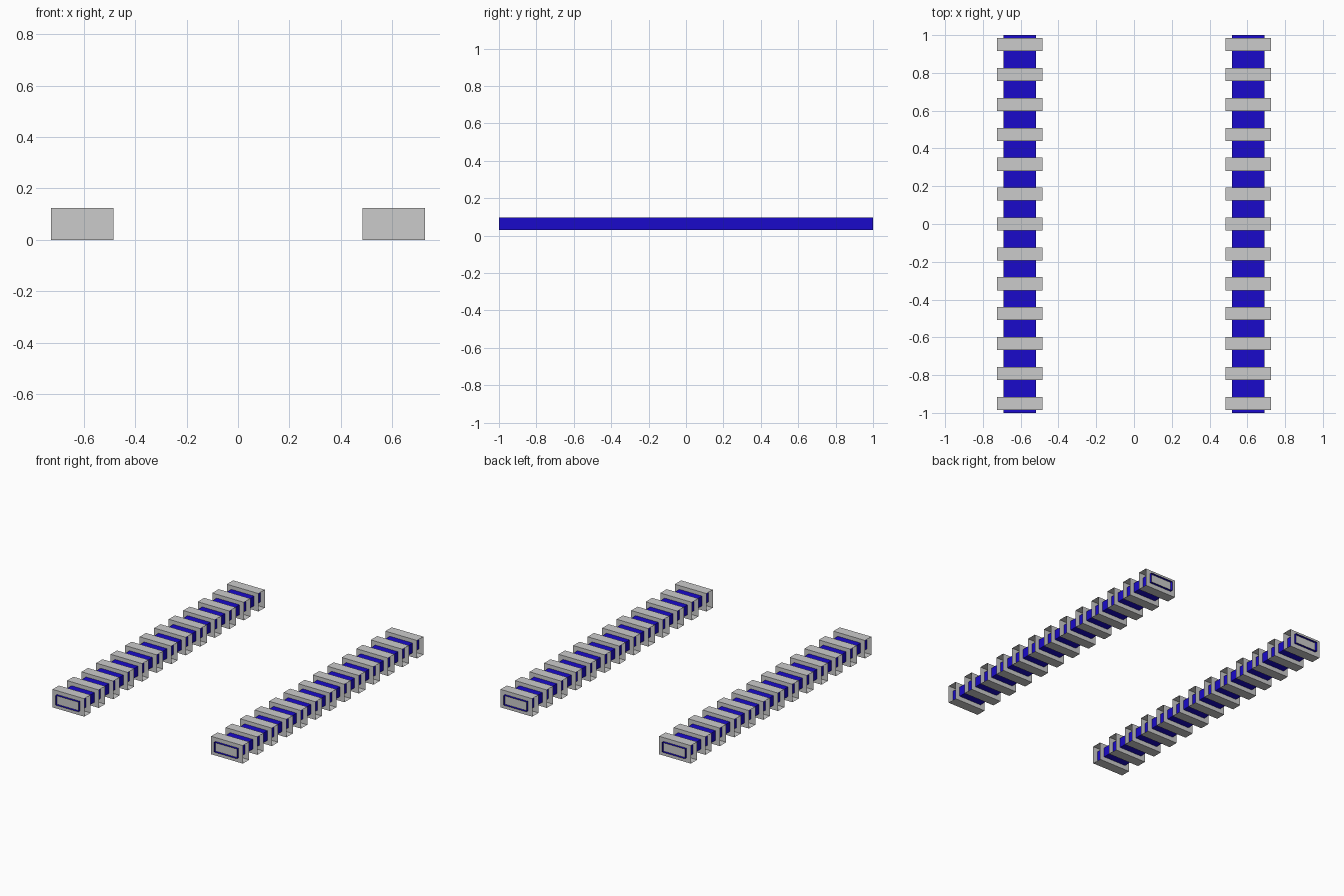
import bpy

if "Cube" in bpy.data.objects:
    bpy.data.objects.remove(bpy.data.objects["Cube"])

blue = bpy.data.materials.new("blue")
blue.diffuse_color = (0.01, 0.003, 0.6, 1)
blue.use_nodes = True
blue.node_tree.nodes["Principled BSDF"].inputs["Base Color"].default_value = blue.diffuse_color


def sleeve(name, center, size, axis, material=None):
    """Box without the two end faces across the given axis (0 = x, 1 = y)."""
    corners = [(-.5, -.5), (.5, -.5), (.5, .5), (-.5, .5)]
    verts = []
    for end in (-.5, .5):
        for a, b in corners:
            p = (end, a, b) if axis == 0 else (a, end, b)
            verts.append([c + s * k for c, s, k in zip(center, size, p)])
    faces = [(i, (i + 1) % 4, (i + 1) % 4 + 4, i + 4) for i in range(4)]
    if axis == 0:
        faces = [f[::-1] for f in faces]
    mesh = bpy.data.meshes.new(name)
    mesh.from_pydata(verts, [], faces)
    if material:
        mesh.materials.append(material)
    obj = bpy.data.objects.new(name, mesh)
    bpy.context.collection.objects.link(obj)
    return obj


for side, label in ((-1, "left"), (1, "right")):
    x = side * 0.605
    # long open-ended blue bar
    sleeve(f"{label}_bar", (x, 0, 0.064), (0.174, 2.0, 0.067), 1, blue)
    # grey bands, open on their left and right sides
    for i in range(13):
        y = (i - 6) * 0.1582
        sleeve(f"{label}_band_{i + 1}", (x, y, 0.062), (0.242, 0.069, 0.124), 0)
